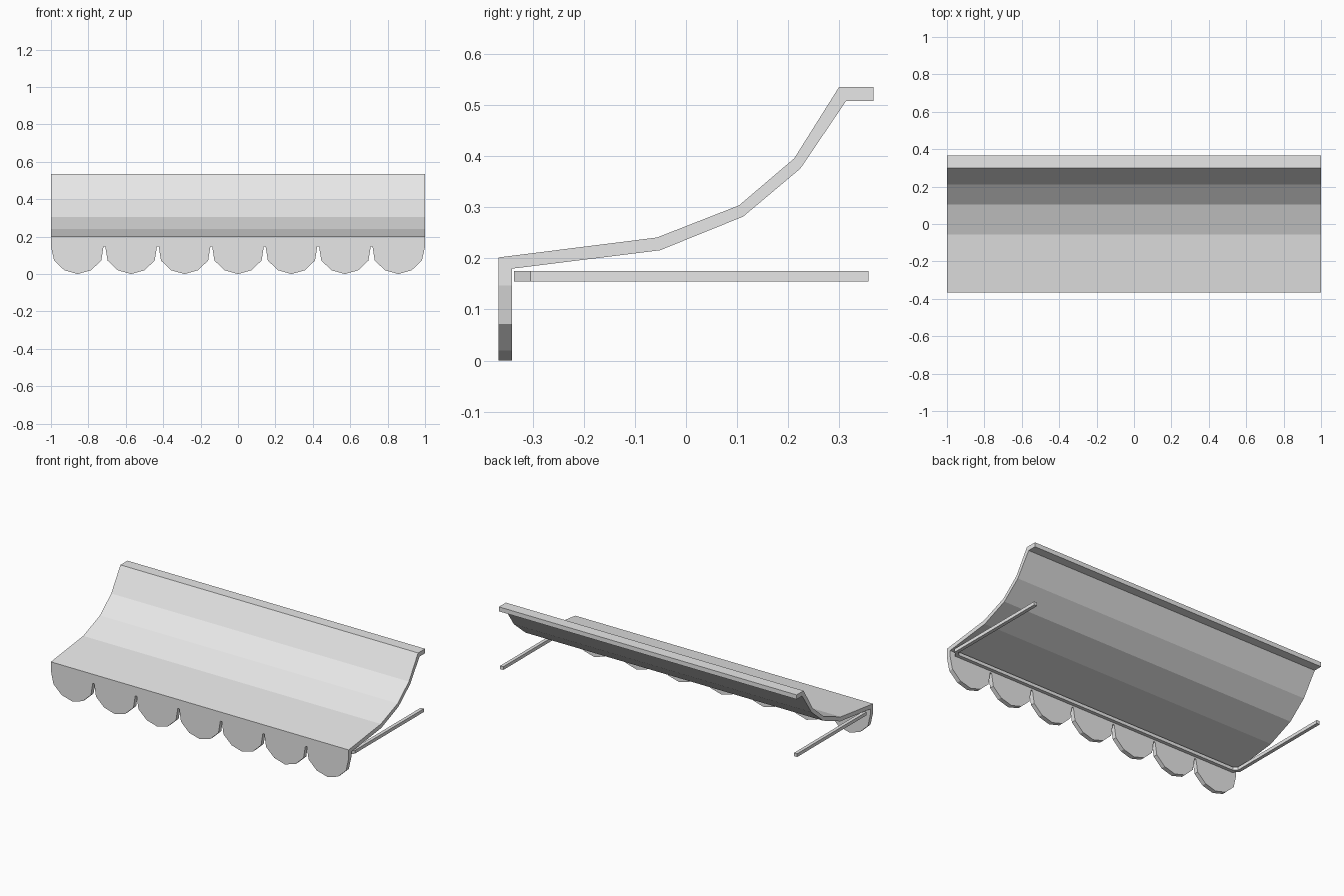
import bpy
import bmesh
from mathutils import Vector

cube = bpy.data.objects.get("Cube")
if cube:
    bpy.data.objects.remove(cube)

grey = bpy.data.materials.new("light_grey")
grey.use_nodes = True
colour = (0.8, 0.8, 0.8, 1)
grey.diffuse_color = colour
grey.node_tree.nodes["Principled BSDF"].inputs["Base Color"].default_value = colour


def prism(bm, points, offset):
    """Extrude a flat closed outline along an offset."""
    face = bm.faces.new([bm.verts.new(p) for p in points])
    result = bmesh.ops.extrude_face_region(bm, geom=[face], use_keep_orig=True)
    moved = [g for g in result["geom"] if isinstance(g, bmesh.types.BMVert)]
    bmesh.ops.translate(bm, verts=moved, vec=Vector(offset))


def finish(bm, name):
    bmesh.ops.recalc_face_normals(bm, faces=bm.faces)
    mesh = bpy.data.meshes.new(name)
    bm.to_mesh(mesh)
    bm.free()
    mesh.materials.append(grey)
    obj = bpy.data.objects.new(name, mesh)
    bpy.context.collection.objects.link(obj)
    return obj


FRONT, INNER, SEAM = -0.367, -0.341, 0.18

# Curved canopy sheet, drawn as a side profile
top = [(FRONT, 0.202), (-0.057, 0.241), (0.104, 0.304),
       (0.212, 0.396), (0.3, 0.536), (0.367, 0.536)]
under = [(0.367, 0.509), (0.314, 0.509), (0.224, 0.376),
         (0.112, 0.282), (-0.051, 0.216), (INNER, SEAM)]
bm = bmesh.new()
prism(bm, [(-1, y, z) for y, z in top + under + [(FRONT, SEAM)]], (2, 0, 0))

# Scalloped valance hanging from the front edge
COUNT = 7
pitch = 2 / COUNT
half_scallop = [(0.138, 0.147), (0.126, 0.072), (0.071, 0.02)]
scallop = ([(-x, z) for x, z in half_scallop] + [(0, 0)]
           + half_scallop[::-1])
edge = [(-1 + pitch * (i + 0.5) + x, z) for i in range(COUNT) for x, z in scallop]
edge[0] = (-1, edge[0][1])
edge[-1] = (1, edge[-1][1])
outline = [(-1, SEAM)] + edge + [(1, SEAM)]
prism(bm, [(x, FRONT, z) for x, z in outline], (0, INNER - FRONT, 0))

# Weld valance to canopy and drop the hidden faces between them
bmesh.ops.remove_doubles(bm, verts=bm.verts, dist=0.0005)
hidden = [f for f in bm.faces if all(abs(v.co.z - SEAM) < 0.001 for v in f.verts)]
bmesh.ops.delete(bm, geom=hidden, context="FACES")
finish(bm, "awning_canopy")

# U-shaped support frame with chamfered front corners
bm = bmesh.new()
outer = [(0.998, 0.358), (0.998, -0.305), (0.968, -0.337)]
inner = [(0.957, -0.316), (0.977, -0.297), (0.977, 0.358)]
mirrored = lambda pts: [(-x, y) for x, y in reversed(pts)]
loop = outer + mirrored(outer) + mirrored(inner) + inner
prism(bm, [(x, y, 0.155) for x, y in loop], (0, 0, 0.02))
finish(bm, "support_frame")
